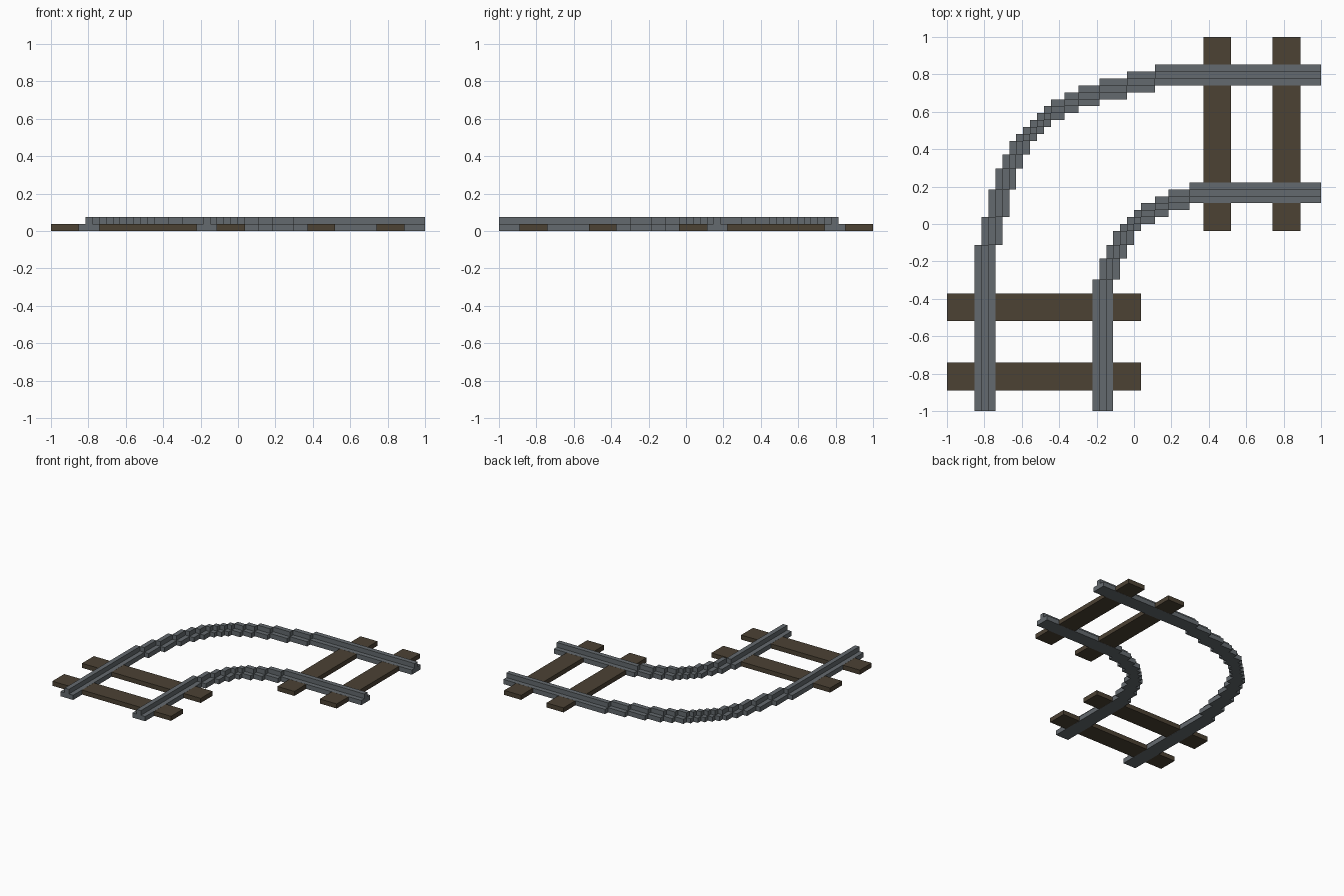
import bpy, bmesh

if "Cube" in bpy.data.objects:
    bpy.data.objects.remove(bpy.data.objects["Cube"])

U = 2 / 54  # block size; the track is 54 blocks long


def material(name, rgb):
    m = bpy.data.materials.new(name)
    m.diffuse_color = (*rgb, 1)
    m.use_nodes = True
    m.node_tree.nodes["Principled BSDF"].inputs["Base Color"].default_value = m.diffuse_color
    return m


steel = material("steel grey", (0.127, 0.144, 0.156))
wood = material("dark wood", (0.072, 0.054, 0.034))


def make_object(name, bm, mat, mirror):
    # mirror swaps the two arms of the bend across the diagonal
    for v in bm.verts:
        x, y, z = v.co
        v.co = (-y * U, -x * U, z * U) if mirror else (x * U, y * U, z * U)
    bmesh.ops.recalc_face_normals(bm, faces=bm.faces)
    me = bpy.data.meshes.new(name)
    bm.to_mesh(me)
    bm.free()
    me.materials.append(mat)
    bpy.context.collection.objects.link(bpy.data.objects.new(name, me))


def prism(bm, profile, y0, y1):
    # extrude an x-z profile along y
    f = bm.faces.new([bm.verts.new((x, y0, z)) for x, z in profile])
    ext = bmesh.ops.extrude_face_region(bm, geom=[f], use_keep_orig=True)
    verts = [g for g in ext["geom"] if isinstance(g, bmesh.types.BMVert)]
    bmesh.ops.translate(bm, verts=verts, vec=(0, y1 - y0, 0))


# rail cross-section: wide foot with a narrow raised head
RAIL = [(0, 0), (3, 0), (3, 1), (2, 1), (2, 2), (1, 2), (1, 1), (0, 1)]

# each rail steps one block sideways at every break point
rails = {
    "outer_rail": (-23, [-27, -3, 1, 5, 8, 10, 12, 13, 14, 15]),
    "inner_rail": (-6, [-27, -8, -5, -3, -1, 0, 1]),
}

for mirror, arm in ((False, "front"), (True, "right")):
    # rails
    for name, (x0, ys) in rails.items():
        bm = bmesh.new()
        for k, (a, b) in enumerate(zip(ys, ys[1:])):
            prism(bm, [(x + x0 + k, z) for x, z in RAIL], a, b)
        make_object(f"{name}_{arm}", bm, steel, mirror)
    # sleepers, a hair thinner than the rail foot they pass through
    for i, y in enumerate((-24, -14)):
        bm = bmesh.new()
        lo, hi = 0.015, 0.985
        prism(bm, [(-27, lo), (1, lo), (1, hi), (-27, hi)], y, y + 4)
        make_object(f"sleeper_{arm}_{i + 1}", bm, wood, mirror)
